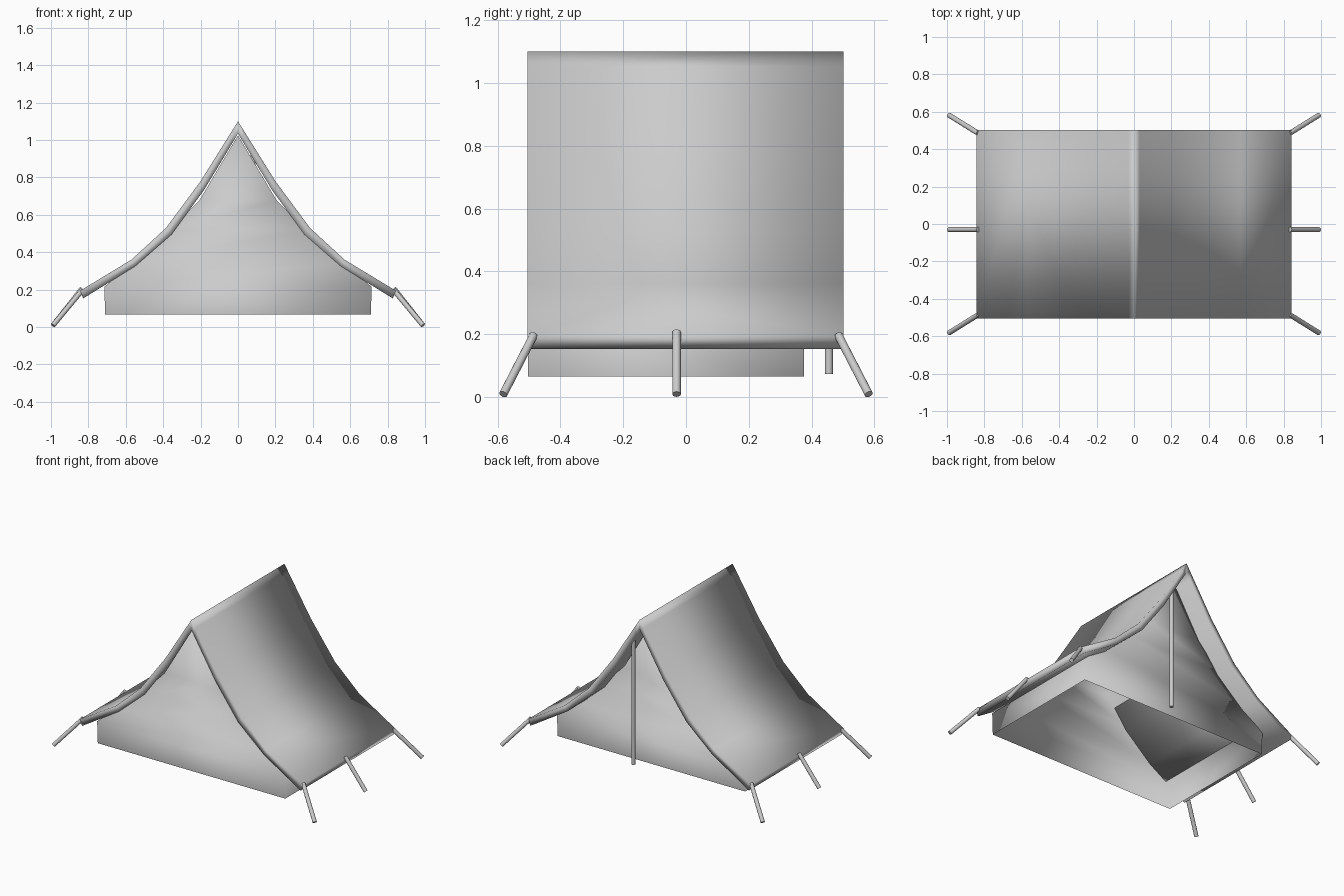
import bpy, bmesh, math
from mathutils import Vector

if "Cube" in bpy.data.objects:
    bpy.data.objects.remove(bpy.data.objects["Cube"])


def finish(name, bm):
    """Turn the bmesh into a fully smooth-shaded cloth object."""
    bmesh.ops.recalc_face_normals(bm, faces=bm.faces)
    for face in bm.faces:
        face.smooth = True
    me = bpy.data.meshes.new(name)
    bm.to_mesh(me)
    bm.free()
    ob = bpy.data.objects.new(name, me)
    bpy.context.collection.objects.link(ob)
    return ob


def mirrored(half):
    """Half profile starting at the ridge -> full left-to-right profile."""
    return [(-x, z) for x, z in reversed(half[1:])] + half


def ring(bm, pts, y):
    return [bm.verts.new((x, y, z)) for x, z in pts]


def rod(name, a, b, r):
    a, b = Vector(a), Vector(b)
    d = b - a
    bpy.ops.mesh.primitive_cylinder_add(vertices=12, radius=r, depth=d.length, location=(a + b) / 2)
    ob = bpy.context.object
    ob.name = name
    ob.rotation_euler = d.to_track_quat('Z', 'Y').to_euler()
    bpy.ops.object.shade_smooth_by_angle(angle=math.radians(40))


# thick sagging roof sheet, with a tight crease along the ridge
outer = mirrored([(0, 1.10), (0.03, 1.052), (0.20, 0.78), (0.385, 0.53), (0.57, 0.36), (0.843, 0.195)])
inner = mirrored([(0, 1.035), (0.028, 0.988), (0.18, 0.735), (0.355, 0.495), (0.55, 0.325), (0.828, 0.153)])
bm = bmesh.new()
rows = [(ring(bm, outer, y), ring(bm, inner, y)) for y in (-0.505, 0.502)]
(fo, fi), (bo, bi) = rows
for i in range(len(outer) - 1):
    bm.faces.new((fo[i], fo[i + 1], bo[i + 1], bo[i]))
    bm.faces.new((fi[i], bi[i], bi[i + 1], fi[i + 1]))
    for o, n in rows:
        bm.faces.new((o[i], n[i], n[i + 1], o[i + 1]))
for i in (0, -1):
    bm.faces.new((fo[i], bo[i], bi[i], fi[i]))
finish("roof_sheet", bm)

# inner tent: thin walls, open underneath, upper sides tucked into the roof
body = mirrored([(0, 1.025), (0.205, 0.68), (0.36, 0.52), (0.56, 0.343), (0.715, 0.215), (0.71, 0.066)])
bm = bmesh.new()
f, b = ring(bm, body, -0.503), ring(bm, body, 0.375)
n = len(body)
for i in range(n - 1):
    bm.faces.new((f[i], f[i + 1], b[i + 1], b[i]))
# end walls as strips across the profile
for row in (f, b):
    for i in range(n // 2 - 1):
        bm.faces.new((row[i], row[i + 1], row[n - 2 - i], row[n - 1 - i]))
    bm.faces.new((row[n // 2 - 1], row[n // 2], row[n // 2 + 1]))
finish("inner_tent", bm)

# upright pole under the back of the roof
rod("tent_pole", (0.08, 0.455, 0.073), (0.08, 0.455, 0.925), 0.013)

# slanted pegs: corners and middle of each side
for s, side in ((-1, "left"), (1, "right")):
    for y0, y1, pos in ((-0.485, -0.582, "front"), (-0.03, -0.03, "middle"), (0.485, 0.582, "back")):
        z = 0.207 if pos == "middle" else 0.197
        rod(f"{side}_{pos}_peg", (s * 0.833, y0, z), (s * 0.989, y1, 0.009), 0.0135)
